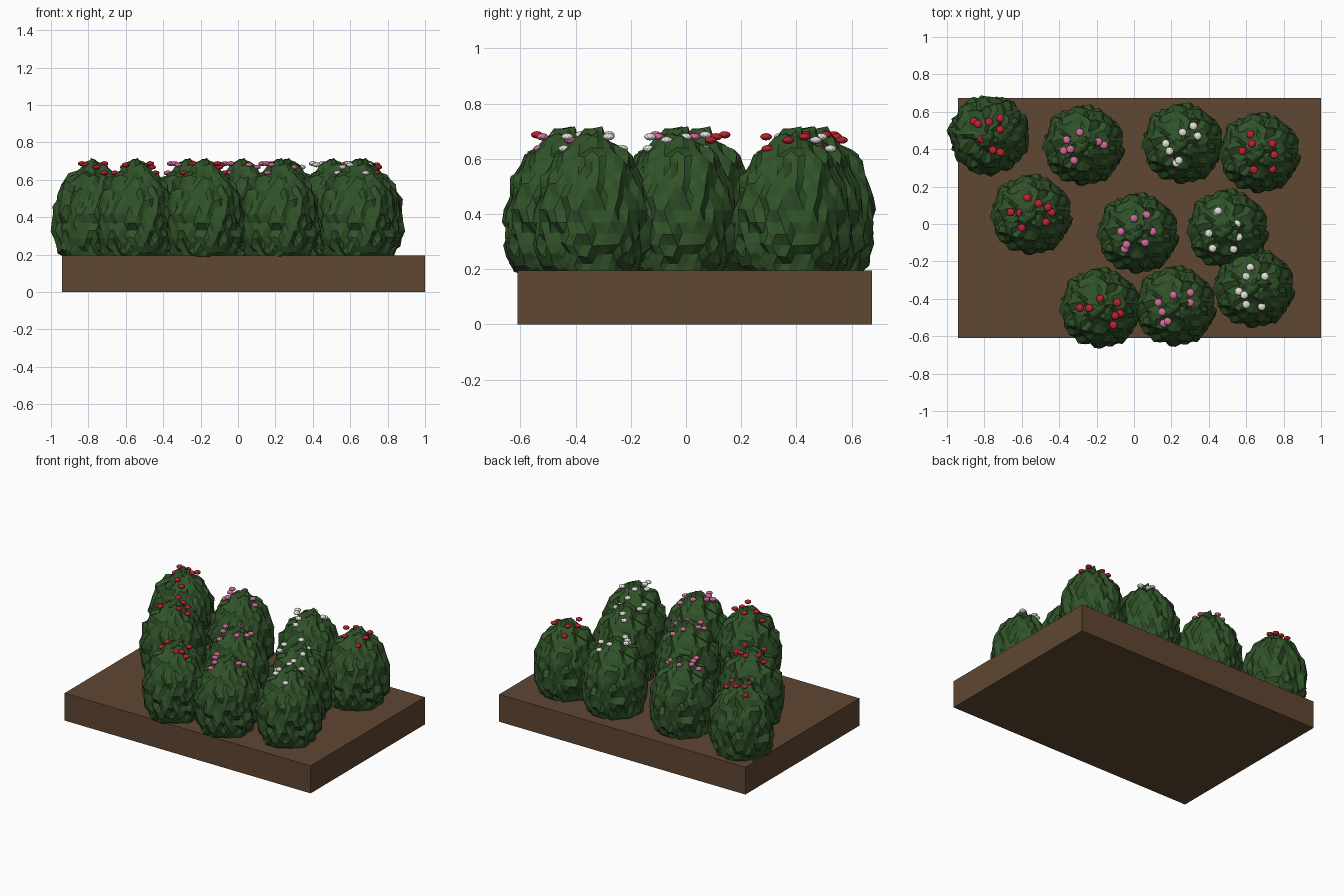
import bpy, bmesh, math, random
from mathutils import noise

if "Cube" in bpy.data.objects:
    bpy.data.objects.remove(bpy.data.objects["Cube"])

random.seed(4)


def material(name, rgb):
    m = bpy.data.materials.new(name)
    m.diffuse_color = (*rgb, 1)
    m.use_nodes = True
    m.node_tree.nodes["Principled BSDF"].inputs["Base Color"].default_value = m.diffuse_color
    return m


soil = material("soil brown", (0.117, 0.063, 0.032))
leaf = material("leaf green", (0.030, 0.086, 0.022))
petals = {
    "red": material("petal red", (0.52, 0.016, 0.030)),
    "pink": material("petal pink", (0.66, 0.15, 0.33)),
    "white": material("petal white", (0.80, 0.77, 0.73)),
}


def add_object(name, mesh, loc, turn=0):
    o = bpy.data.objects.new(name, mesh)
    o.location = loc
    o.rotation_euler.z = turn
    bpy.context.collection.objects.link(o)
    return o


def mesh_from(bm, name, mat):
    me = bpy.data.meshes.new(name)
    bm.to_mesh(me)
    bm.free()
    me.materials.append(mat)
    return me


# soil bed
bm = bmesh.new()
bmesh.ops.create_cube(bm, size=1)
bmesh.ops.scale(bm, vec=(1.94, 1.285, 0.195), verts=bm.verts)
add_object("soil_bed", mesh_from(bm, "soil_bed", soil), (0.03, 0.032, 0.0975))

# bush: egg-shaped rough leafy ball, flattened where it meets the soil
bm = bmesh.new()
bmesh.ops.create_icosphere(bm, subdivisions=4, radius=1)
for v in bm.verts:
    d = v.co.normalized()
    rough = 1 + 0.12 * noise.noise(d * 4.0) + random.uniform(-0.065, 0.06)
    taper = 1 - 0.27 * d.z ** 4 if d.z > 0 else 1
    if d.z > 0.78:  # narrow tuft on top
        taper *= 0.88
    x, y = (c * 0.208 * taper * rough for c in d.xy)
    z = 0.37 + d.z * (0.335 if d.z > 0 else 0.30) * (1 + (rough - 1) * 0.6)
    v.co = (x, y, max(z, 0.185 + random.uniform(-0.005, 0.008)))
bush_mesh = mesh_from(bm, "bush", leaf)

# flower: small flattened ball
flower_meshes = {}
for colour, mat in petals.items():
    bm = bmesh.new()
    bmesh.ops.create_icosphere(bm, subdivisions=2, radius=0.022)
    bmesh.ops.scale(bm, vec=(1, 1, 0.6), verts=bm.verts)
    flower_meshes[colour] = mesh_from(bm, colour + "_flower", mat)

# bushes in three loose rows: colour, x, y, flower offsets in hundredths
bushes = [
    ("red", -0.775, 0.475, [(-6, 6), (0, 7), (6, 9), (6, 3), (-4, -2), (2, -8)]),
    ("pink", -0.27, 0.42, [(-9, 3), (-2, 7), (8, 2), (-7, -2), (-5, -8)]),
    ("white", 0.26, 0.43, [(-9, 0), (0, 6), (8, 4), (-7, -4), (-2, -9)]),
    ("red", 0.67, 0.38, [(-4, 5), (7, 5), (8, -1), (-9, 1), (-3, -9)]),
    ("red", -0.55, 0.05, [(-2, 9), (4, 6), (9, 4), (8, -4), (-5, -7), (-6, 1)]),
    ("pink", 0.02, -0.05, [(-9, 1), (-2, 8), (8, 1), (-6, -6), (4, -5)]),
    ("white", 0.50, -0.03, [(-5, 10), (5, 3), (6, -4), (-10, -2), (-8, -10)]),
    ("red", -0.18, -0.45, [(-6, 0), (9, 3), (8, -4), (7, -9), (0, 5)]),
    ("pink", 0.22, -0.44, [(-9, 2), (-1, 6), (8, 2), (-7, -3), (-4, -8)]),
    ("white", 0.64, -0.34, [(-4, 6), (6, 6), (-8, -2), (-5, -4), (-4, -9)]),
]

for i, (colour, x, y, spots) in enumerate(bushes):
    turn = 0.6 if i == 0 else 0
    add_object(f"bush_{i + 1}", bush_mesh, (x, y, 0), turn)
    for j, (fx, fy) in enumerate(spots):
        add_object(f"{colour}_flower_{i + 1}_{j + 1}", flower_meshes[colour],
                   (x + fx / 100, y + fy / 100, (0.687, 0.68, 0.668)[j % 3]))
    # low flowers half hidden at the foot of the tuft
    for j in range(2):
        a = 2.4 + 2.9 * j + i
        add_object(f"{colour}_low_flower_{i + 1}_{j + 1}", flower_meshes[colour],
                   (x + 0.11 * math.cos(a), y + 0.11 * math.sin(a), 0.637))
